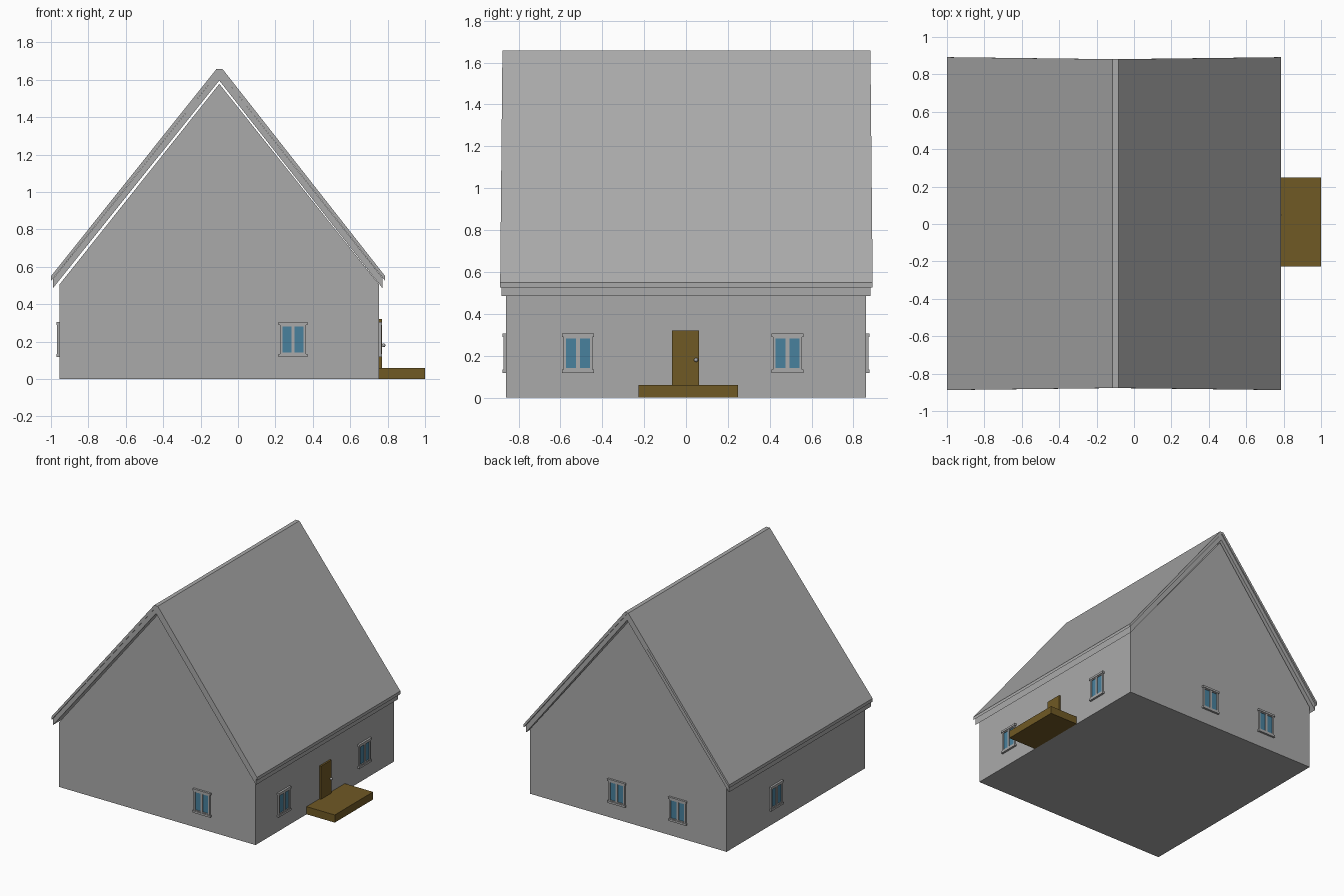
import bpy, bmesh, math
from mathutils import Matrix, Vector

if "Cube" in bpy.data.objects:
    bpy.data.objects.remove(bpy.data.objects["Cube"], do_unlink=True)


def material(name, color):
    m = bpy.data.materials.new(name)
    m.use_nodes = True
    m.diffuse_color = (*color, 1)
    m.node_tree.nodes["Principled BSDF"].inputs["Base Color"].default_value = (*color, 1)
    return m


GREY = material("plain grey", (0.4, 0.4, 0.4))
BROWN = material("wood brown", (0.16, 0.1, 0.018))
BLUE = material("glass blue", (0.066, 0.22, 0.34))


def finish(name, bm, mats):
    bmesh.ops.recalc_face_normals(bm, faces=bm.faces)
    mesh = bpy.data.meshes.new(name)
    bm.to_mesh(mesh)
    bm.free()
    for m in mats:
        mesh.materials.append(m)
    obj = bpy.data.objects.new(name, mesh)
    bpy.context.collection.objects.link(obj)
    return obj


def add_box(bm, lo, hi, index=0):
    lo, hi = Vector(lo), Vector(hi)
    mat = Matrix.Translation((lo + hi) / 2) @ Matrix.Diagonal((*(hi - lo), 1))
    verts = bmesh.ops.create_cube(bm, size=1, matrix=mat)["verts"]
    for f in {f for v in verts for f in v.link_faces}:
        f.material_index = index
    return verts


def box(name, lo, hi, mat):
    bm = bmesh.new()
    add_box(bm, lo, hi)
    return finish(name, bm, [mat])


def gable_prism(name, profile, low_half, ridge_half, mat, shift=0):
    """Extrude an x-z profile along y, drawing the ends in towards the ridge."""
    bm = bmesh.new()
    z0 = min(z for x, z in profile)
    z1 = max(z for x, z in profile)
    ends = []
    for side in (-1, 1):
        ends.append([bm.verts.new((x, shift + side * (
            low_half + (ridge_half - low_half) * (z - z0) / (z1 - z0)), z))
            for x, z in profile])
    a, b = ends
    n = len(profile)
    bm.faces.new(a)
    bm.faces.new(b[::-1])
    for i in range(n):
        j = (i + 1) % n
        bm.faces.new((a[i], b[i], b[j], a[j]))
    return finish(name, bm, [mat])


# House body and two-layer roof
WALL_L, WALL_R, WALL_Y = -0.955, 0.755, 0.86
gable_prism("walls", [(WALL_L, 0), (WALL_R, 0), (WALL_R, 0.505), (-0.1, 1.578),
                      (WALL_L, 0.505)], WALL_Y, WALL_Y, GREY)
gable_prism("roof_covering", [(-1, 0.55), (-0.115, 1.658), (-0.083, 1.658), (0.787, 0.55),
                              (0.787, 0.525), (-0.1, 1.645), (-1, 0.525)],
            0.89, 0.879, GREY, 0.002)
gable_prism("roof_boards", [(-0.99, 0.485), (-0.99, 0.535), (-0.1, 1.645), (0.773, 0.54),
                            (0.773, 0.485), (-0.1, 1.596)], 0.881, 0.874, GREY)


# Windows: local x along the wall, -y outwards, origin on the wall at window centre
def window(name, x, y, angle):
    bm = bmesh.new()
    add_box(bm, (-0.077, -0.016, 0.078), (0.077, 0, 0.094))
    add_box(bm, (-0.077, -0.016, -0.094), (0.077, 0, -0.078))
    for s in (-1, 1):
        inner, outer = sorted((s * 0.057, s * 0.07))
        add_box(bm, (inner, -0.012, -0.078), (outer, 0, 0.078))
        pane = sorted((s * 0.009, s * 0.057))
        add_box(bm, (pane[0], -0.006, -0.07), (pane[1], 0, 0.07), 1)
        for rail in (-0.074, 0.074):
            add_box(bm, (pane[0], -0.012, rail - 0.004), (pane[1], 0, rail + 0.004))
    add_box(bm, (-0.009, -0.012, -0.078), (0.009, 0, 0.078))
    obj = finish(name, bm, [GREY, BLUE])
    obj.location = (x, y, 0.212)
    obj.rotation_euler.z = math.radians(angle)


window("front_window", 0.294, -WALL_Y, 0)
window("right_window_near", WALL_R, -0.516, 90)
window("right_window_far", WALL_R, 0.485, 90)
window("back_window_inner", -0.005, WALL_Y, 180)
window("back_window_outer", -0.535, WALL_Y, 180)
window("side_window", WALL_L, 0.25, -90)

# Door, knob and step
box("door", (WALL_R, -0.068, 0.06), (WALL_R + 0.014, 0.063, 0.32), BROWN)
box("door_step", (WALL_R, -0.227, 0), (1, 0.248, 0.06), BROWN)
bm = bmesh.new()
turn = Matrix.Rotation(math.pi / 2, 4, "Y")
bmesh.ops.create_cone(bm, cap_ends=True, segments=12, radius1=0.005, radius2=0.005, depth=0.012,
                      matrix=Matrix.Translation((0.772, 0.048, 0.18)) @ turn)
bmesh.ops.create_uvsphere(bm, u_segments=12, v_segments=8, radius=0.01,
                          matrix=Matrix.Translation((0.778, 0.048, 0.18)) @ turn)
for f in bm.faces:
    f.smooth = len(f.verts) < 5
finish("door_knob", bm, [GREY])
